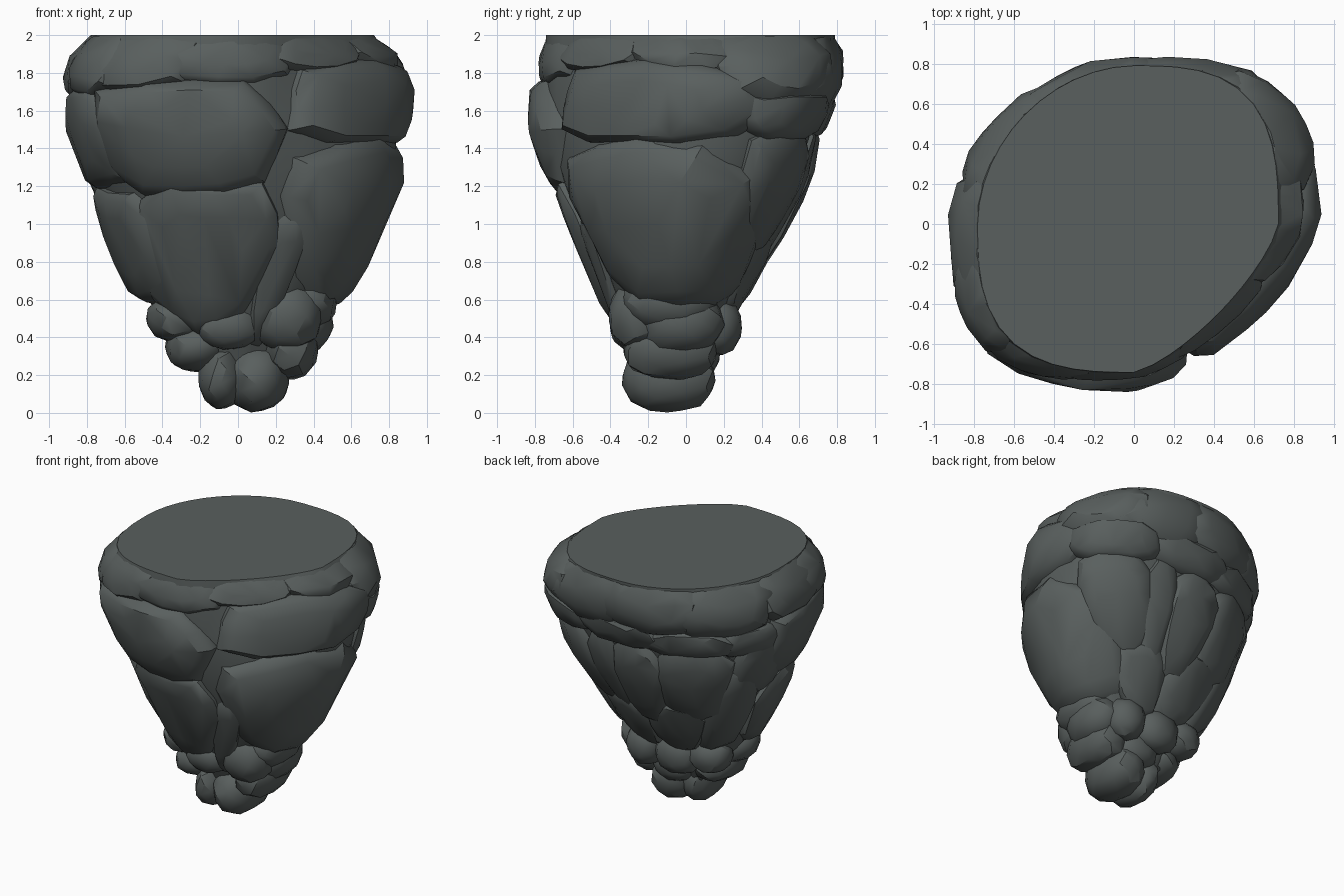
import bpy, bmesh, math, random
from mathutils import Vector

if "Cube" in bpy.data.objects:
    bpy.data.objects.remove(bpy.data.objects["Cube"])

random.seed(7)
STONE = bpy.data.materials.new("dark_stone")
STONE.diffuse_color = (0.1, 0.115, 0.112, 1)
STONE.use_nodes = True
STONE.node_tree.nodes["Principled BSDF"].inputs["Base Color"].default_value = STONE.diffuse_color

# Envelope of the rock: z, left x, right x, front y, back y
PROFILE = [
    (0.00, -0.10, 0.14, -0.18, 0.05), (0.20, -0.24, 0.28, -0.33, 0.17),
    (0.40, -0.44, 0.43, -0.39, 0.24), (0.60, -0.57, 0.60, -0.47, 0.33),
    (0.90, -0.70, 0.74, -0.60, 0.50), (1.20, -0.80, 0.87, -0.73, 0.66),
    (1.50, -0.90, 0.91, -0.82, 0.74), (1.75, -0.93, 0.93, -0.83, 0.84),
    (1.90, -0.88, 0.86, -0.80, 0.84), (2.00, -0.78, 0.72, -0.74, 0.79)]


def envelope(deg, z, drop=0.0):
    """Point on the skewed outline at an angle and height, pulled in by drop."""
    z = max(0.0, min(2.0, z))
    for lo, hi in zip(PROFILE, PROFILE[1:]):
        if z <= hi[0]:
            break
    f = (z - lo[0]) / (hi[0] - lo[0])
    xl, xr, yf, yb = (a + (b - a) * f for a, b in zip(lo[1:], hi[1:]))
    c, s = math.cos(math.radians(deg)), math.sin(math.radians(deg))
    n = {(1, 1): 3.0, (0, 0): 2.9, (1, 0): 1.33, (0, 1): 1.9}[(int(c > 0), int(s > 0))]
    k = max(0, min(1, (z - 0.9) / 0.8))
    n = 2.1 + (n - 2.1) * k
    r = (abs(c / (xr if c > 0 else xl)) ** n + abs(s / (yb if s > 0 else yf)) ** n) ** (-1 / n)
    r = max(0.02, r - drop)
    return Vector((r * c, r * s, z))


def finish(bm, name, angle=30):
    bmesh.ops.recalc_face_normals(bm, faces=bm.faces)
    me = bpy.data.meshes.new(name)
    bm.to_mesh(me)
    bm.free()
    me.materials.append(STONE)
    ob = bpy.data.objects.new(name, me)
    bpy.context.collection.objects.link(ob)
    bpy.ops.object.select_all(action='DESELECT')
    ob.select_set(True)
    bpy.context.view_layer.objects.active = ob
    bpy.ops.object.shade_smooth_by_angle(angle=math.radians(angle))
    return ob


def hull(points, name):
    bm = bmesh.new()
    for p in points:
        bm.verts.new(p)
    res = bmesh.ops.convex_hull(bm, input=bm.verts)
    junk = {g for g in res["geom_interior"] + res["geom_unused"] if isinstance(g, bmesh.types.BMVert)}
    bmesh.ops.delete(bm, geom=list(junk), context='VERTS')
    return finish(bm, name)


def slab(name, deg, z, half_deg, half_z, tilt=0.0, out=0.0):
    """Chiselled convex stone wrapped on the envelope."""
    pts = []
    wob = [random.uniform(0.92, 1.06) for _ in range(14)]
    for rho, drop in ((0.0, 0.0), (0.5, 0.0), (0.8, 0.012), (0.94, 0.05), (1.0, 0.11), (0.98, 0.26)):
        for i in range(14):
            a = (i + 0.3) * math.tau / 14
            c, s = math.cos(a), math.sin(a)
            m = rho * wob[i] / (abs(c) ** 3.2 + abs(s) ** 3.2) ** (1 / 3.2)
            u, v = m * c, m * s
            p = envelope(deg + half_deg * (u + tilt * v), z + half_z * v,
                         drop - out + random.uniform(-0.004, 0.018))
            p.z = min(p.z, 1.996)
            pts.append(p)
    hull(pts, name)


def boulder(name, x, y, z, rx, ry, rz):
    """Small faceted round stone."""
    pts = []
    for i in range(60):
        h = 1 - 2 * (i + 0.5) / 60
        a = i * 2.39996
        d = Vector((math.cos(a) * math.sqrt(1 - h * h), math.sin(a) * math.sqrt(1 - h * h), h))
        d *= random.uniform(0.93, 1.0) / sum(abs(q) ** 2.3 for q in d) ** (1 / 2.3)
        pts.append((x + d.x * rx, y + d.y * ry, max(0, z + d.z * rz)))
    hull(pts, name)


# Inner core with the flat top
bm = bmesh.new()
rings = []
for z, drop in ((0.15, .1), (0.4, .09), (0.7, .075), (1.0, .065), (1.3, .065), (1.6, .07), (1.85, .06), (2.0, .0)):
    rings.append([bm.verts.new(envelope(i * 7.5, z, drop + random.uniform(-.012, .012) * (z < 2)))
                  for i in range(48)])
for a, b in zip(rings, rings[1:]):
    for i in range(48):
        j = (i + 1) % 48
        bm.faces.new((a[i], a[j], b[j], b[i]))
bm.faces.new(rings[-1])
bm.faces.new(rings[0][::-1])
finish(bm, "core")

# Rim stones, cut flush with the top: angle, height, half angle, half height, tilt, bulge
RIM = [(-132, 1.93, 30, .24, .1, -.005), (-92, 1.96, 36, .23, .1, -.02), (-45, 1.99, 34, .20, .2, -.01),
       (-2, 2.0, 30, .19, 0, -.01), (35, 1.87, 25, .29, -.2, .01), (66, 1.86, 27, .32, .1, 0),
       (105, 1.87, 30, .29, 0, 0), (145, 1.87, 30, .28, .1, 0), (184, 1.89, 24, .24, 0, .005),
       (208, 1.9, 20, .24, 0, .005)]
for d in RIM:
    slab("rim_stone", *d)

# Ledge stones under the rim at the back
for d in [(42, 1.57, 24, .13, 0, .02), (85, 1.57, 29, .12, 0, 0), (125, 1.55, 29, .11, 0, -.005),
          (158, 1.55, 18, .12, 0, -.01)]:
    slab("ledge_stone", *d)

# Large wall slabs
WALL = [(-110, 1.46, 41, .32, 0, .015), (-112, .83, 45, .42, .2, .005),
        (-11, 1.0, 54, .46, -.25, .01), (-20, 1.64, 50, .23, 0, .015),
        (196, 1.45, 31, .28, 0, .01), (202, .88, 34, .32, 0, .01),
        (168, 1.32, 19, .28, .1, -.01), (42, 1.18, 22, .36, -.1, 0),
        (65, 1.12, 13, .42, .2, -.02), (92, 1.12, 22, .40, .1, 0),
        (128, 1.18, 26, .35, 0, 0), (154, .95, 18, .42, .2, -.01),
        (112, .74, 34, .25, 0, -.005), (60, .72, 28, .25, 0, -.015),
        (-66, .72, 13, .38, .4, -.03)]
for d in WALL:
    slab("wall_slab", *d)

# Lower ring of boulders and the tip: x, y, z, radii
LOW = [(.25, -.22, .52, .20, .20, .20), (.36, -.08, .60, .17, .27, .18), (.34, -.02, .48, .17, .23, .17),
       (.27, -.08, .34, .16, .26, .17), (-.32, -.14, .50, .17, .20, .13), (-.22, -.10, .35, .17, .24, .14),
       (-.05, -.28, .46, .17, .13, .13), (.22, .16, .46, .15, .14, .16), (-.05, .16, .46, .18, .14, .16),
       (-.30, .12, .50, .16, .15, .14), (.05, .05, .32, .18, .14, .14), (.10, -.09, .187, .175, .26, .188),
       (-.09, -.11, .195, .125, .22, .18), (.14, -.26, .60, .10, .14, .20)]
for d in LOW:
    boulder("tip_boulder", *d)
